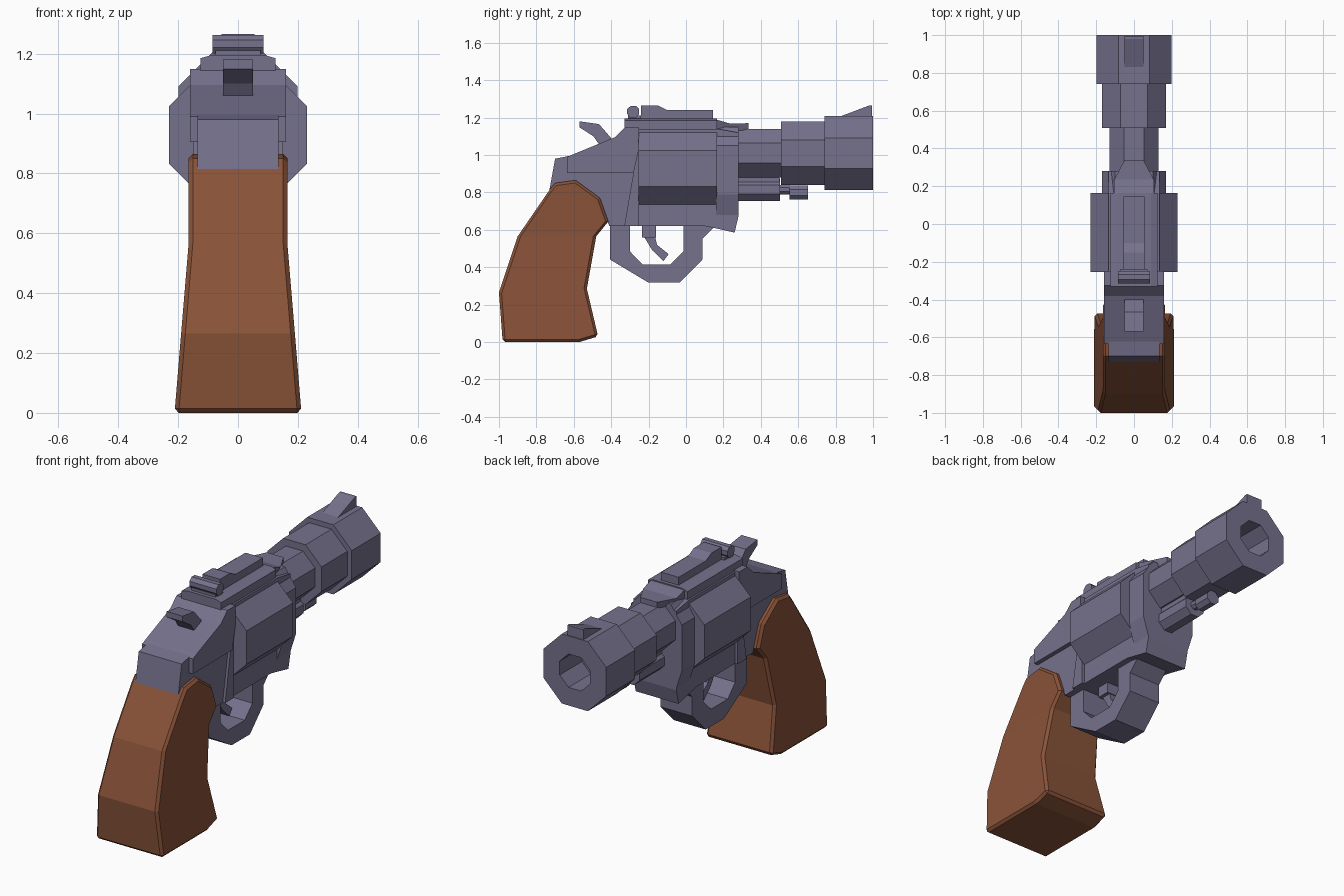
import bpy, bmesh, math

if "Cube" in bpy.data.objects:
    bpy.data.objects.remove(bpy.data.objects["Cube"])

def material(name, rgb):
    m = bpy.data.materials.new(name)
    m.diffuse_color = (*rgb, 1)
    m.use_nodes = True
    m.node_tree.nodes["Principled BSDF"].inputs["Base Color"].default_value = m.diffuse_color
    return m

STEEL = material("violet_grey_steel", (0.18, 0.165, 0.265))
WOOD = material("brown_wood", (0.25, 0.085, 0.04))

def finish(name, bm, mat):
    bmesh.ops.recalc_face_normals(bm, faces=bm.faces[:])
    me = bpy.data.meshes.new(name)
    bm.to_mesh(me)
    bm.free()
    me.materials.append(mat)
    ob = bpy.data.objects.new(name, me)
    bpy.context.collection.objects.link(ob)
    return ob

def side_bm(pts, hw):
    """Side profile (y, z) extruded across x."""
    bm = bmesh.new()
    f = bm.faces.new([bm.verts.new((-hw, y, z)) for y, z in pts])
    ext = bmesh.ops.extrude_face_region(bm, geom=[f])
    for v in ext["geom"]:
        if isinstance(v, bmesh.types.BMVert):
            v.co.x = hw
    return bm

def side(name, pts, hw, mat=STEEL):
    return finish(name, side_bm(pts, hw), mat)

def cross(name, half, y0, y1, mat=STEEL):
    """Symmetric (x, z) cross-section extruded along y."""
    pts = half + [(-x, z) for x, z in reversed(half)]
    bm = bmesh.new()
    f = bm.faces.new([bm.verts.new((x, y0, z)) for x, z in pts])
    ext = bmesh.ops.extrude_face_region(bm, geom=[f])
    for v in ext["geom"]:
        if isinstance(v, bmesh.types.BMVert):
            v.co.y = y1
    return finish(name, bm, mat)

def turned(name, zc, rings, mat=STEEL):
    """Octagonal rings (y, half height) joined along y, capped at both ends."""
    bm = bmesh.new()
    loops = []
    for y, a in rings:
        r = a / math.cos(math.pi / 8)
        loops.append([bm.verts.new((r * math.cos((k + .5) * math.pi / 4), y,
                                    zc + r * math.sin((k + .5) * math.pi / 4)))
                      for k in range(8)])
    for a, b in zip(loops, loops[1:]):
        for k in range(8):
            j = (k + 1) % 8
            bm.faces.new((a[k], a[j], b[j], b[k]))
    bm.faces.new(loops[0])
    bm.faces.new(loops[-1])
    return finish(name, bm, mat)

# Grip, flaring toward the butt
bm = side_bm([(-.98, 0), (-.57, 0), (-.47, .03), (-.53, .285), (-.48, .565),
              (-.415, .645), (-.46, .77), (-.59, .865), (-.70, .85),
              (-.725, .82), (-.90, .565), (-1, .265)], 1)
bmesh.ops.bisect_plane(bm, geom=bm.verts[:] + bm.edges[:] + bm.faces[:],
                       plane_co=(0, 0, .565), plane_no=(0, 0, 1), dist=1e-4)
for v in bm.verts:
    v.co.x *= .165 + .047 * max(0, .565 - v.co.z) / .565
grip = finish("grip", bm, WOOD)
bev = grip.modifiers.new("edge", "BEVEL")
bev.width, bev.segments = .014, 1
bev.limit_method, bev.angle_limit = "ANGLE", math.radians(60)

# Frame and rear block
side("frame", [(-.73, .815), (-.70, .98), (-.60, 1.0), (-.38, 1.09), (-.26, 1.14),
               (.165, 1.14), (.28, 1.12), (.28, .67), (.26, .585), (.15, .61),
               (.10, .62), (-.41, .62), (-.45, .72)], .135)
side("rear_block", [(-.635, .905), (-.635, .99), (-.60, 1.005), (-.38, 1.095),
                    (-.325, 1.148), (-.25, 1.148), (-.25, 1.04), (-.28, .905)], .16)
side("recoil_plate", [(-.28, .91), (-.25, 1.04), (-.25, .62), (-.33, .62)], .15)

# Collar in front of the cylinder
cross("collar", [(.10, 1.15), (.17, 1.05), (.17, .79), (.135, .68)], .16, .28)

# Top strap with tapered nose
cross("top_strap", [(.09, 1.195), (.125, 1.185), (.125, 1.12)], -.33, .165)
nose = side("strap_nose", [(.16, 1.19), (.235, 1.168), (.335, 1.17), (.335, 1.13),
                           (.16, 1.13)], .105)
for v in nose.data.vertices:
    if v.co.y > .3:
        v.co.x *= .5

# Cylinder, barrel with bore, ejector rod
turned("cylinder", .928, [(-.253, .231), (.165, .231)])
turned("barrel", 1.01, [(.25, .13), (.507, .13), (.507, .17), (.74, .17),
                        (.74, .198), (1, .198), (1, .095), (.8, .095)])
turned("ejector_rod", .815, [(.25, .06), (.503, .06), (.503, .025), (.555, .025)])
turned("ejector_knob", .80, [(.553, .038), (.653, .038)])
cross("ejector_shroud", [(.045, .90), (.045, .84)], .27, .50)

# Trigger guard and trigger
side("trigger_guard", [(-.405, .63), (-.405, .44), (-.20, .317), (-.035, .317),
                       (.087, .44), (.087, .55), (.15, .615), (.15, .63),
                       (-.013, .63), (-.013, .485), (-.083, .415), (-.233, .415),
                       (-.30, .485), (-.30, .63)], .10)
side("trigger_mount", [(-.235, .56), (-.16, .56), (-.16, .63), (-.235, .63)], .05)
side("trigger", [(-.235, .58), (-.18, .49), (-.12, .433), (-.093, .47),
                 (-.155, .52), (-.17, .58)], .03)

# Hammer
side("hammer", [(-.57, 1.18), (-.465, 1.165), (-.40, 1.09), (-.42, 1.04), (-.46, 1.05),
                (-.495, 1.10), (-.57, 1.148)], .05)

# Sights and rail
side("rail", [(-.24, 1.18), (-.24, 1.265), (-.15, 1.265), (-.10, 1.24),
              (.145, 1.24), (.145, 1.18)], .055)
side("rear_sight", [(-.315, 1.22), (-.315, 1.245), (-.295, 1.263), (-.268, 1.263),
                    (-.25, 1.245), (-.25, 1.22), (-.265, 1.20), (-.30, 1.20)], .085)
side("rear_sight_base", [(-.31, 1.18), (-.31, 1.21), (-.24, 1.21), (-.24, 1.18)], .075)
side("front_sight", [(.83, 1.19), (.83, 1.208), (.98, 1.265), (.995, 1.265),
                     (.995, 1.19)], .05)
